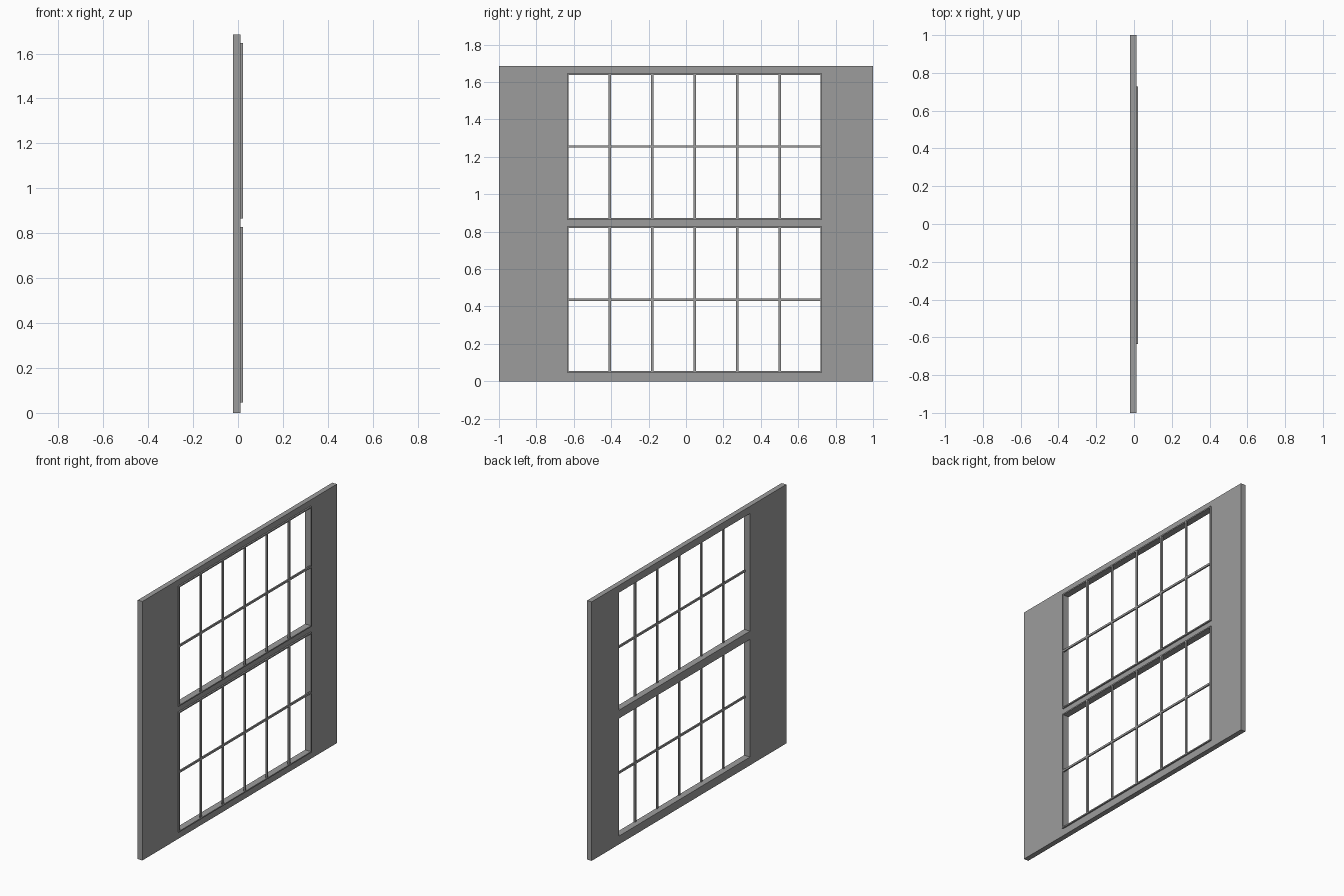
import bpy
from math import pi

if "Cube" in bpy.data.objects:
    bpy.data.objects.remove(bpy.data.objects["Cube"])

dark_grey = bpy.data.materials.new("dark_grey")
dark_grey.diffuse_color = (0.335, 0.335, 0.335, 1)
dark_grey.use_nodes = True
dark_grey.node_tree.nodes["Principled BSDF"].inputs["Base Color"].default_value = dark_grey.diffuse_color


def rect(y0, y1, z0, z1):
    return [(y0, z0), (y1, z0), (y1, z1), (y0, z1)]


def plate(name, outline, holes, x0, x1):
    """Flat pierced plate in the YZ plane, extruded from x0 to x1."""
    curve = bpy.data.curves.new(name, 'CURVE')
    curve.dimensions = '2D'
    curve.fill_mode = 'BOTH'
    curve.extrude = (x1 - x0) / 2
    for pts in [outline] + holes:
        sp = curve.splines.new('POLY')
        sp.points.add(len(pts) - 1)
        for p, (y, z) in zip(sp.points, pts):
            p.co = (y, z, 0, 1)
        sp.use_cyclic_u = True
    tmp = bpy.data.objects.new(name + "_curve", curve)
    bpy.context.collection.objects.link(tmp)
    dg = bpy.context.evaluated_depsgraph_get()
    mesh = bpy.data.meshes.new_from_object(tmp.evaluated_get(dg))
    bpy.data.objects.remove(tmp)
    mesh.materials.clear()
    mesh.materials.append(dark_grey)
    for poly in mesh.polygons:
        poly.use_smooth = False
        poly.material_index = 0
    obj = bpy.data.objects.new(name, mesh)
    bpy.context.collection.objects.link(obj)
    obj.rotation_euler = (pi / 2, 0, pi / 2)
    obj.location.x = (x0 + x1) / 2
    return obj


HEIGHT = 1.685
BACK, FACE, FRONT = -0.0215, 0.012, 0.0215
Y0, Y1 = -0.636, 0.728
ROWS = [("lower", 0.046, 0.827), ("upper", 0.865, 1.646)]
EDGE, BAR = 0.008, 0.013
COLS, LEVELS = 6, 2

# wall panel with two openings
openings = [rect(Y0 + EDGE, Y1 - EDGE, a + EDGE, b - EDGE) for _, a, b in ROWS]
plate("wall_panel", rect(-1, 1, 0, HEIGHT), openings, BACK, FACE)


def spans(a, b, n):
    """Clear gaps between n - 1 bars, inside the frame edges."""
    step = (b - a) / n
    return [(a + i * step + (EDGE if i == 0 else BAR / 2),
             a + (i + 1) * step - (EDGE if i == n - 1 else BAR / 2))
            for i in range(n)]


# window frames with glazing bars, proud of the front face
for label, a, b in ROWS:
    panes = [rect(*ys, *zs) for ys in spans(Y0, Y1, COLS)
             for zs in spans(a, b, LEVELS)]
    plate(label + "_window_frame", rect(Y0, Y1, a, b), panes, FACE, FRONT)
